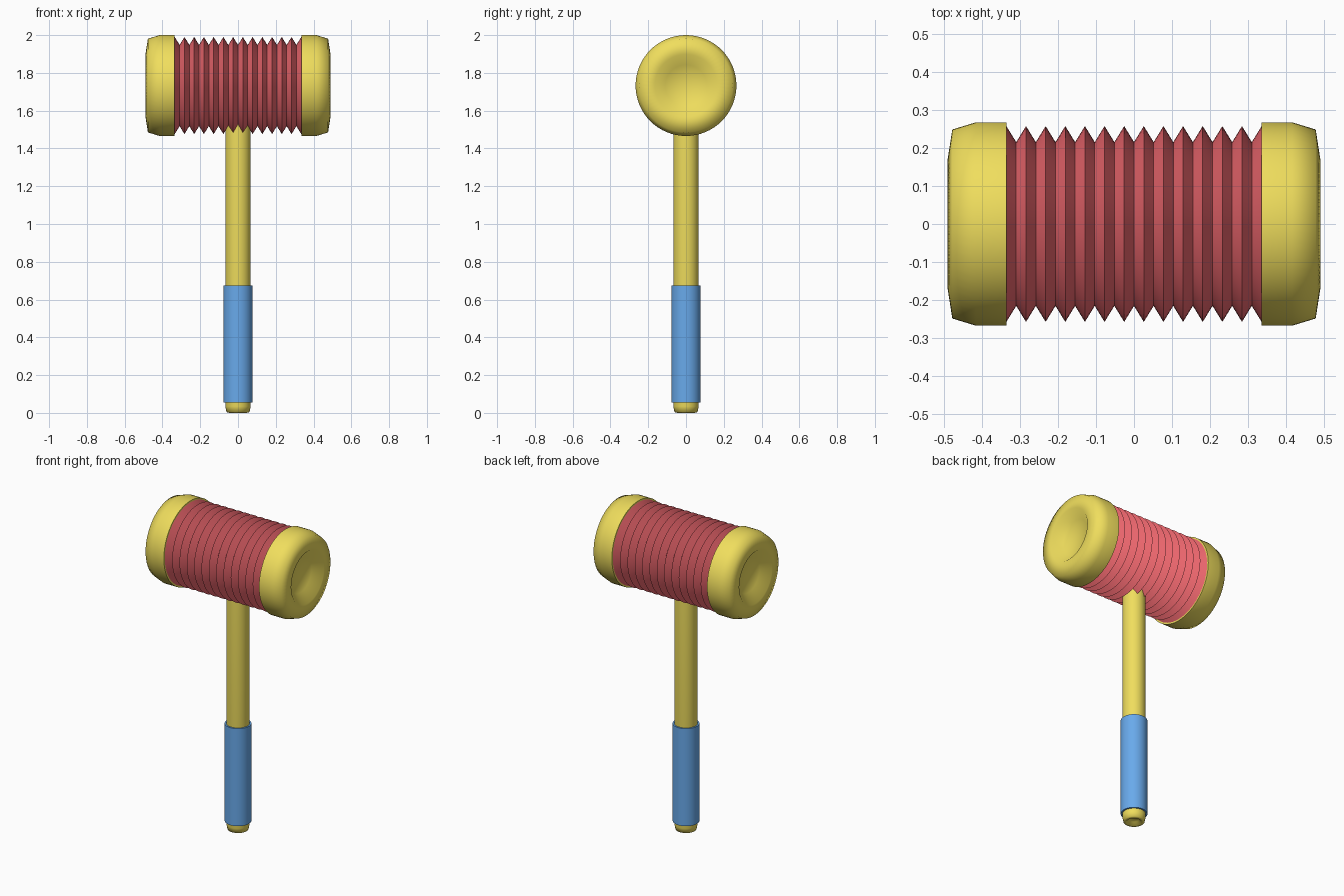
import bpy, bmesh, math
from mathutils import Matrix

if "Cube" in bpy.data.objects:
    bpy.data.objects.remove(bpy.data.objects["Cube"])

SEG = 64


def material(name, rgb):
    m = bpy.data.materials.new(name)
    m.diffuse_color = (*rgb, 1)
    m.use_nodes = True
    m.node_tree.nodes["Principled BSDF"].inputs["Base Color"].default_value = m.diffuse_color
    return m


yellow = material("yellow_plastic", (0.87, 0.73, 0.11))
red = material("red_plastic", (0.82, 0.13, 0.15))
blue = material("blue_grip", (0.14, 0.40, 0.83))


def lathe(name, profile, mat, angle, matrix=Matrix()):
    """Revolve (height, radius) points around z, then place with matrix."""
    bm = bmesh.new()
    verts = [bm.verts.new((r, 0, h)) for h, r in profile]
    edges = [bm.edges.new(p) for p in zip(verts, verts[1:])]
    bmesh.ops.spin(bm, geom=verts + edges, cent=(0, 0, 0), axis=(0, 0, 1),
                   angle=math.tau, steps=SEG, use_merge=True)
    bmesh.ops.remove_doubles(bm, verts=bm.verts, dist=1e-5)
    bmesh.ops.recalc_face_normals(bm, faces=bm.faces)
    bm.transform(matrix)
    mesh = bpy.data.meshes.new(name)
    bm.to_mesh(mesh)
    bm.free()
    mesh.materials.append(mat)
    ob = bpy.data.objects.new(name, mesh)
    bpy.context.collection.objects.link(ob)
    bpy.ops.object.select_all(action='DESELECT')
    ob.select_set(True)
    bpy.context.view_layer.objects.active = ob
    bpy.ops.object.shade_smooth_by_angle(angle=math.radians(angle))
    return ob


def along_x(side):
    return Matrix.Translation((0, 0, 1.733)) @ Matrix.Rotation(side * math.pi / 2, 4, 'Y')


# Pleated bellows body of the head
pleats, half = 13, 0.335
step = half / pleats
bellows = [(-half, 0)]
bellows += [(-half + i * step, 0.215 if i % 2 else 0.257) for i in range(2 * pleats + 1)]
bellows += [(half, 0)]
lathe("head_bellows", bellows, red, 40, along_x(1))

# Rounded striking caps with dished centres
cap = [(0.335, 0), (0.335, 0.267), (0.415, 0.267), (0.477, 0.248),
       (0.49, 0.165), (0.44, 0.11), (0.435, 0)]
for label, side in (("right", 1), ("left", -1)):
    lathe(label + "_cap", cap, yellow, 75, along_x(side))

# Handle shaft with rounded, hollowed foot
lathe("handle", [(0.02, 0), (0.018, 0.028), (0, 0.045), (0.004, 0.061),
                 (0.035, 0.067), (1.6, 0.067), (1.6, 0)], yellow, 75)

# Grip sleeve around the lower handle
lathe("grip", [(0.055, 0.06), (0.055, 0.077), (0.675, 0.077), (0.675, 0.06)], blue, 40)
